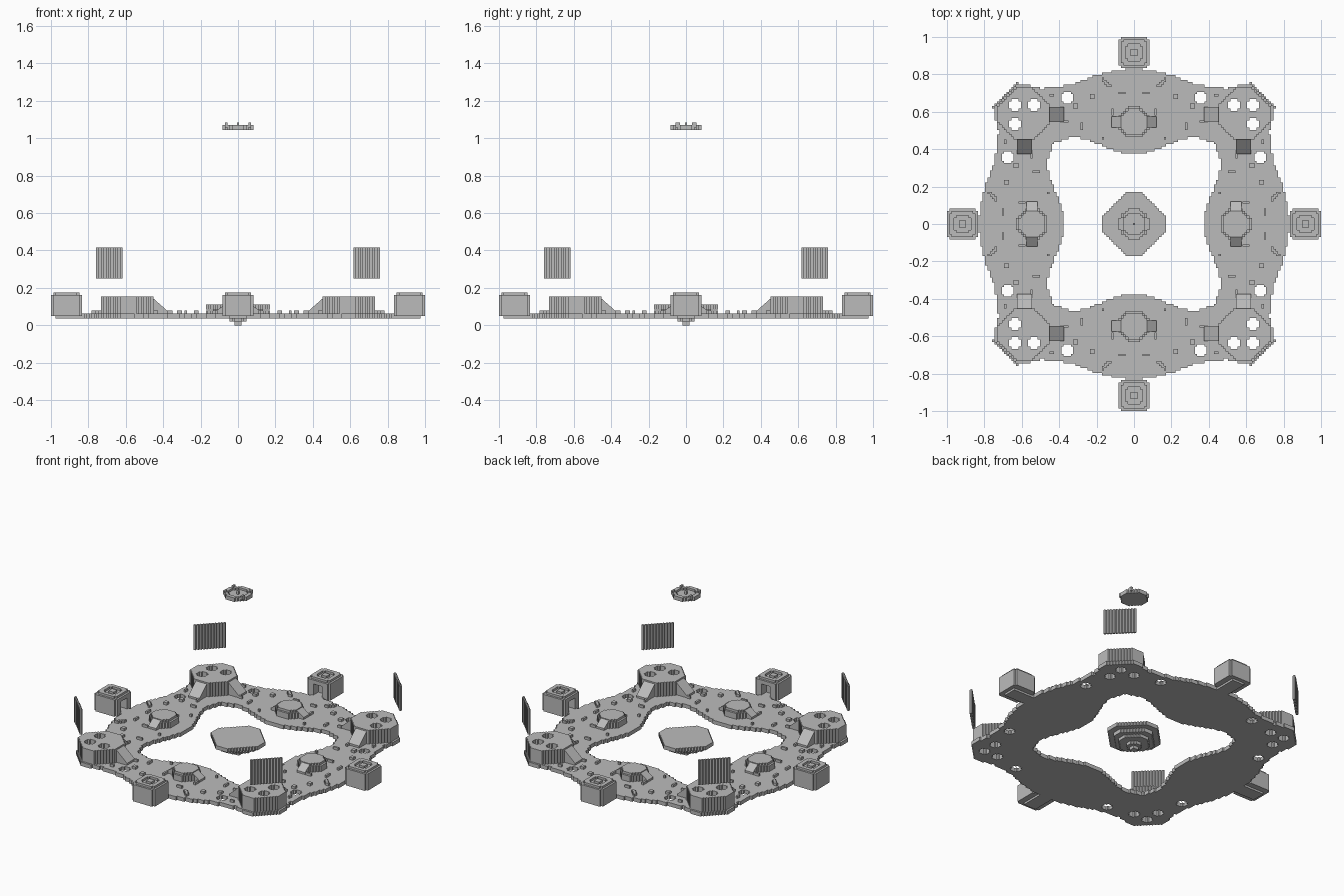
import bpy, bmesh, math
from mathutils import Matrix

cube = bpy.data.objects.get("Cube")
if cube:
    bpy.data.objects.remove(cube)

N = 78                      # cells each side of the centre cell
S = 2 / (2 * N + 1)         # cell size
grey = bpy.data.materials.new("stone grey")
grey.use_nodes = True
grey.diffuse_color = (0.5, 0.5, 0.5, 1)
grey.node_tree.nodes["Principled BSDF"].inputs["Base Color"].default_value = (0.5, 0.5, 0.5, 1)


def add_layer(bm, test, z0, z1):
    """Stepped prism: every grid cell whose centre passes the test."""
    R = range(-N, N + 1)
    cells = {(i, j) for i in R for j in R if test(i * S, j * S)}

    def quad(*pts):
        bm.faces.new([bm.verts.new(p) for p in pts])

    for j in R:
        start = None
        for i in range(-N, N + 2):
            inside = (i, j) in cells
            if inside and start is None:
                start = i
            if not inside and start is not None:
                a, b = (start - .5) * S, (i - .5) * S
                c, d = (j - .5) * S, (j + .5) * S
                quad((a, c, z1), (b, c, z1), (b, d, z1), (a, d, z1))
                quad((a, d, z0), (b, d, z0), (b, c, z0), (a, c, z0))
                start = None
    for i, j in cells:
        for dx, dy in ((1, 0), (0, 1), (-1, 0), (0, -1)):
            if (i + dx, j + dy) not in cells:
                cx, cy = (i + dx / 2) * S, (j + dy / 2) * S
                px, py = -dy * S / 2, dx * S / 2
                quad((cx - px, cy - py, z0), (cx + px, cy + py, z0),
                     (cx + px, cy + py, z1), (cx - px, cy - py, z1))


def finish(name, bm, copies=1):
    """Make the object, then repeat it around the z axis."""
    bmesh.ops.remove_doubles(bm, verts=bm.verts, dist=1e-5)
    me = bpy.data.meshes.new(name)
    bm.to_mesh(me)
    bm.free()
    me.materials.append(grey)
    for k in range(copies):
        ob = bpy.data.objects.new(name if copies == 1 else f"{name}_{k + 1}", me)
        ob.rotation_euler.z = k * math.pi / 2
        bpy.context.collection.objects.link(ob)


def layered(name, layers, copies=1):
    bm = bmesh.new()
    for layer in layers:
        add_layer(bm, *layer)
    finish(name, bm, copies)


def octagon(r, cut, cx=0, cy=0):
    def test(x, y):
        a, b = abs(x - cx), abs(y - cy)
        return max(a, b) < r and a + b < cut
    return test


def interp(points, v):
    for (a, p), (b, q) in zip(points, points[1:]):
        if v <= b:
            return p + (q - p) * (v - a) / (b - a)
    return points[-1][1]


def wedge(name, x_high, x_low, y0, y1, z_low, z_high, diagonal=False, mirror=False):
    """Ramp buttress, falling from x_high to x_low; mirrored where asked."""
    bm = bmesh.new()
    profile = [(x_high, z_low), (x_low, z_low), (x_low, z_low + .013), (x_high, z_high)]
    for flip in (False, True) if diagonal or mirror else (False,):
        rings = []
        for y in (y0, y1):
            pts = [(x, y, z) for x, z in profile]
            if flip:
                pts = [(y, x, z) if diagonal else (-x, y, z) for x, y, z in pts]
            rings.append([bm.verts.new(p) for p in pts])
        bm.faces.new(rings[0])
        bm.faces.new(rings[1])
        for k in range(4):
            m = (k + 1) % 4
            bm.faces.new((rings[0][k], rings[0][m], rings[1][m], rings[1][k]))
    bmesh.ops.recalc_face_normals(bm, faces=bm.faces)
    finish(name, bm, 4)


# Ring deck, with its outline given for one eighth and folded around
OUTER = [(0, .83), (.08, .825), (.22, .79), (.32, .75), (.42, .73), (.5, .725), (.57, .745), (.8, .745)]
INNER = [(0, .375), (.06, .38), (.15, .41), (.26, .455), (.33, .463), (.39, .445), (.43, .43), (.8, .42)]
HOLES = [(50, 50), (42, 50), (28, 53)]
BASE, DECK = .037, .062


def fold(x, y):
    a, b = abs(x), abs(y)
    return min(a, b), max(a, b)


def in_hole(x, y):
    v, u = fold(x, y)
    for a, b in HOLES:
        p, q = abs(round(v / S) - a), abs(round(u / S) - b)
        if max(p, q) <= 2 and min(p, q) <= 1:
            return True
    return False


def deck(x, y):
    v, u = fold(x, y)
    ring = interp(INNER, v) < u < interp(OUTER, v) and u + v < 1.365
    arm = v < .045 and .7 < u < .975
    return (ring or arm) and not in_hole(x, y)


layered("ring_deck", [(deck, BASE, DECK)])


# Corner towers with a ramp buttress on each inner side
def tower(x, y):
    return (.45 < x < .735 and .45 < y < .735 and .99 < x + y < 1.36
            and abs(x - y) < .185 and not in_hole(x, y))


layered("corner_tower", [(tower, DECK, .153)], 4)
wedge("tower_ramp", .46, .375, .545, .625, DECK, .15, diagonal=True)

# Small turrets halfway along each side
layered("side_turret", [(octagon(.083, .115, 0, .545), DECK, .1),
                        (octagon(.07, .1, 0, .545), .1, .115)], 4)
wedge("turret_ramp", .07, .12, .515, .575, DECK, .11, mirror=True)

# Outer pods, each with a doorway facing the centre and a sunken roof
POD = .916
body, rim, pit = octagon(.085, .142, 0, POD), octagon(.072, .118, 0, POD), octagon(.046, .075, 0, POD)
layered("outer_pod", [
    (lambda x, y: body(x, y) and not (abs(x) < .035 and y < .88), .05, .135),
    (body, .135, .161),
    (lambda x, y: rim(x, y) and not pit(x, y), .161, .175),
    (octagon(.02, .03, 0, POD), .161, .175)], 4)

# Small blocks and low slabs scattered on the deck: v, u, half sizes
BLOCKS = [(.285, .525, .007, .02), (.12, .6, .007, .015), (.165, .46, .012, .007),
          (.44, .685, .008, .008), (.36, .55, .01, .01), (.22, .68, .012, .012),
          (.06, .7, .02, .008), (.31, .63, .014, .008)]


def blocks(x, y):
    v, u = fold(x, y)
    slab = abs(u - v - .6) < .014 and abs(u + v - .91) < .045
    return slab or any(abs(v - a) < p and abs(u - b) < q for a, b, p, q in BLOCKS)


layered("deck_blocks", [(blocks, DECK, .078)])

# Floating middle platform, stepping down to a point
layered("middle_platform", [
    (octagon(.178, .21), .085, .11),
    (octagon(.135, .165), .06, .085),
    (octagon(.09, .115), .04, .06),
    (octagon(.048, .06), .02, .04),
    (octagon(.02, .03), 0, .02)])

# Floating diagonal screens above the corners
layered("corner_screen", [
    (lambda x, y: round(x / S) + round(y / S) == 108 and .62 < x + S / 2 and x < .755 and y < .755,
     .25, .415)], 4)

# High floating disc with a raised broken rim
disc, bowl = octagon(.083, .112), octagon(.06, .082)
layered("high_disc", [
    (disc, 1.045, 1.058),
    (lambda x, y: disc(x, y) and not bowl(x, y), 1.058, 1.071),
    (lambda x, y: abs(abs(x) - .06) < .008 and abs(abs(y) - .04) < .012, 1.058, 1.083),
    (octagon(.01, .02), 1.058, 1.083)])
